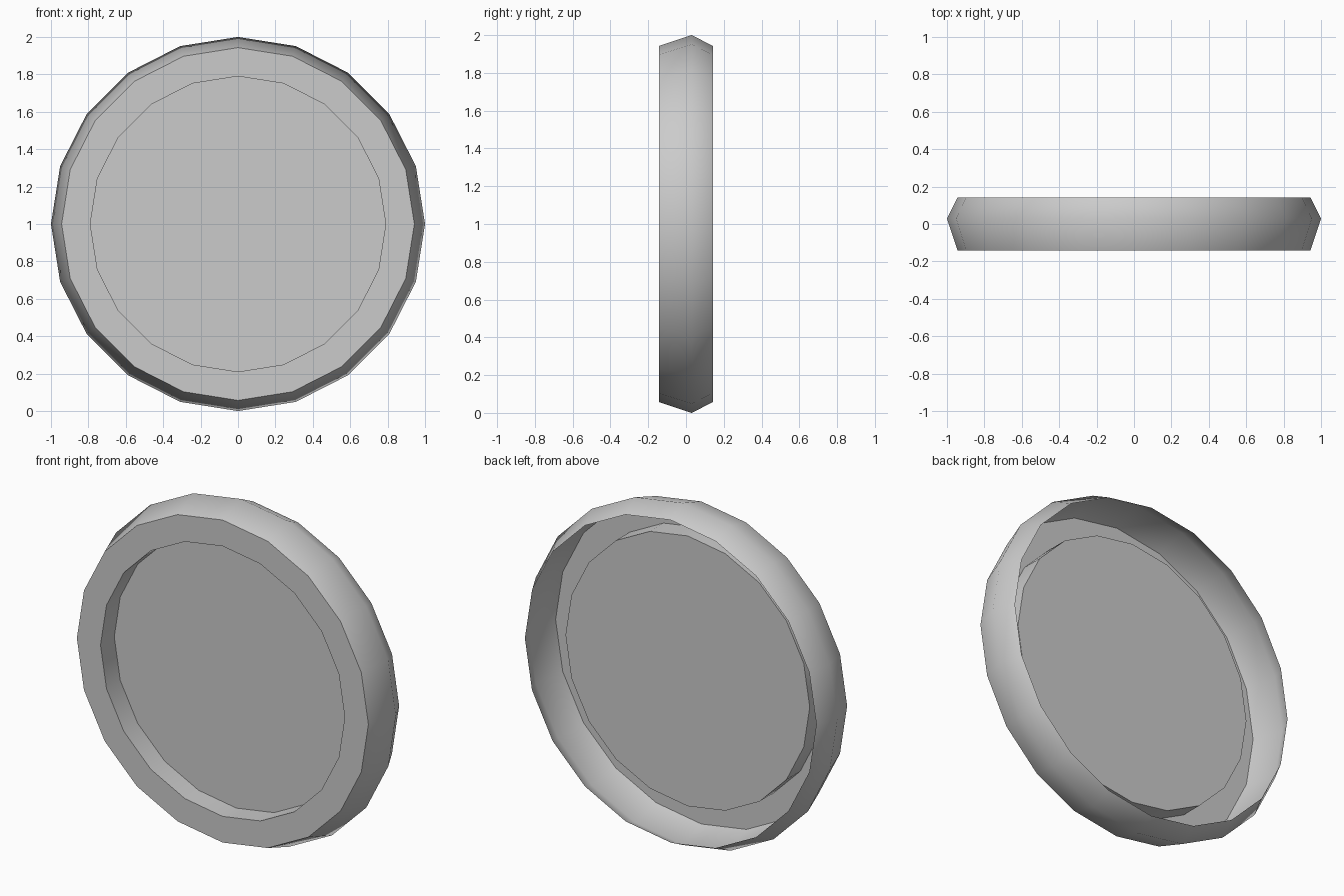
import bpy, bmesh
from math import sin, cos, pi, radians

if "Cube" in bpy.data.objects:
    bpy.data.objects.remove(bpy.data.objects["Cube"])

SIDES = 20

# Profile (radius, y): open back rim, widest ridge, front edge, inner lip, recessed disc
PROFILE = [(0.943, 0.142), (1.0, 0.03), (0.943, -0.142), (0.79, -0.142), (0.79, -0.015)]

bm = bmesh.new()
rings = []
for r, y in PROFILE:
    rings.append([bm.verts.new((r * sin(2 * pi * i / SIDES), y, 1 + r * cos(2 * pi * i / SIDES)))
                  for i in range(SIDES)])

# Outer wall, front rim and recess wall
for a, b in zip(rings, rings[1:]):
    for i in range(SIDES):
        j = (i + 1) % SIDES
        bm.faces.new((a[i], b[i], b[j], a[j]))

# Recessed disc closing the front; the back stays an open shell
bm.faces.new(rings[-1][::-1])

mesh = bpy.data.meshes.new("round_dish")
bm.to_mesh(mesh)
bm.free()
dish = bpy.data.objects.new("round_dish", mesh)
bpy.context.collection.objects.link(dish)

# Smooth around the rim, crisp at the front edges
bpy.context.view_layer.objects.active = dish
dish.select_set(True)
bpy.ops.object.shade_smooth_by_angle(angle=radians(55))
